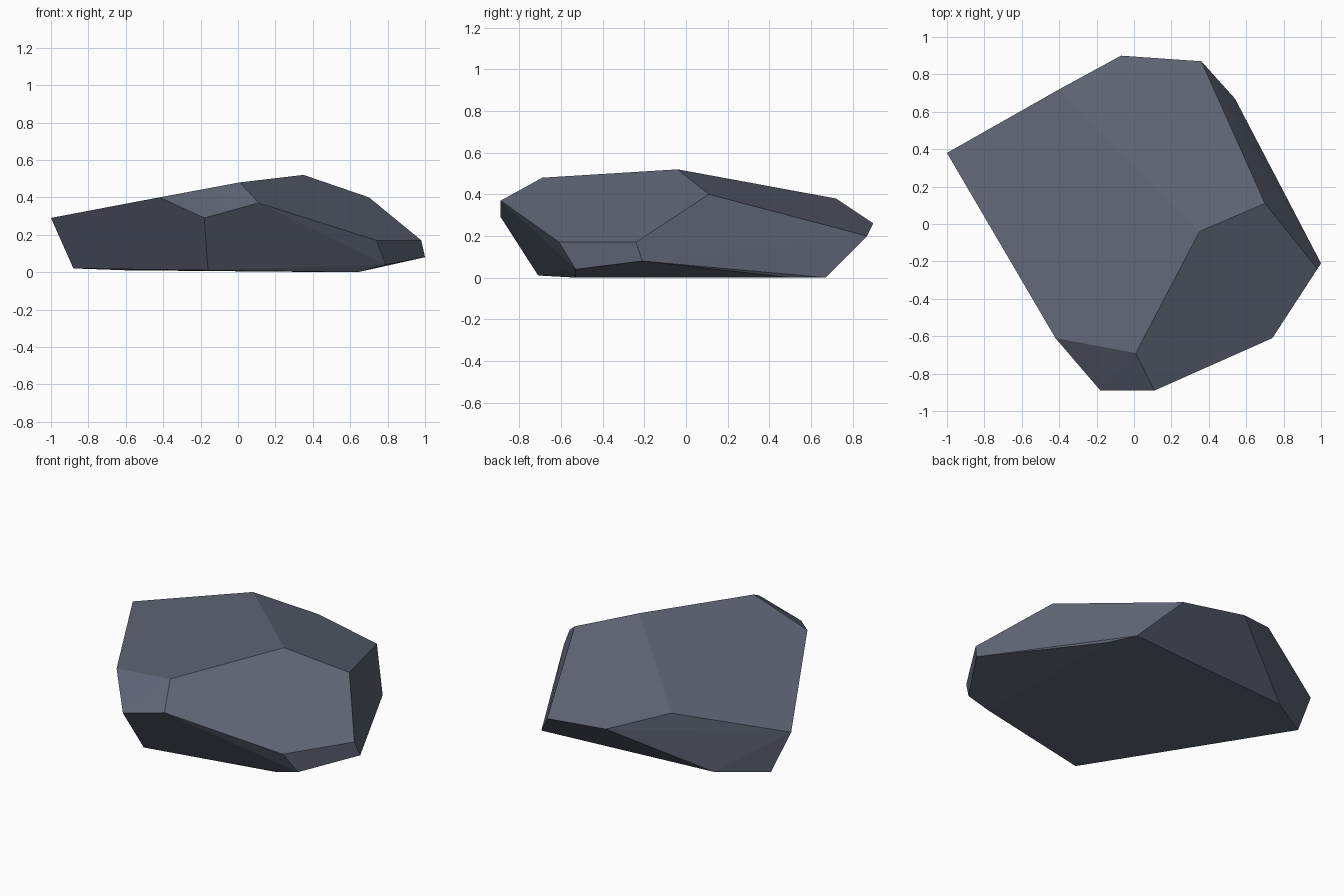
import bpy
import bmesh
import math

default_cube = bpy.data.objects.get("Cube")
if default_cube:
    bpy.data.objects.remove(default_cube, do_unlink=True)


def make_material(name, colour):
    """Flat colour shown in the viewport and in renders."""
    material = bpy.data.materials.new(name)
    material.use_nodes = True
    material.diffuse_color = colour
    shader = material.node_tree.nodes["Principled BSDF"]
    shader.inputs["Base Color"].default_value = colour
    shader.inputs["Roughness"].default_value = 0.9
    return material


def make_hull(name, corners, material):
    """Faceted solid wrapped around its corner points."""
    bm = bmesh.new()
    for corner in corners:
        bm.verts.new(corner)
    hull = bmesh.ops.convex_hull(bm, input=bm.verts[:])
    unused = {v for v in hull["geom_interior"] if isinstance(v, bmesh.types.BMVert)}
    bmesh.ops.delete(bm, geom=list(unused), context="VERTS")
    # Merge triangles that lie in the same facet
    bmesh.ops.dissolve_limit(bm, angle_limit=math.radians(2),
                             verts=bm.verts[:], edges=bm.edges[:])
    bmesh.ops.recalc_face_normals(bm, faces=bm.faces[:])
    mesh = bpy.data.meshes.new(name)
    bm.to_mesh(mesh)
    bm.free()
    mesh.materials.append(material)
    rock = bpy.data.objects.new(name, mesh)
    bpy.context.collection.objects.link(rock)
    return rock


# Base outline resting on the ground
base = [(-.88, .41, .02), (-.16, -.71, .01), (.64, -.53, 0),
        (.62, .5, 0), (.54, .67, 0), (-.6, .58, .01)]

# Widest outline around the sides
sides = [(-1, .38, .29), (-.18, -.89, .29), (.11, -.89, .37),
         (.74, -.61, .17), (.79, -.53, .04), (1, -.21, .08),
         (.98, -.24, .17), (.36, .87, .2), (-.07, .9, .26)]

# Sloping crown
crown = [(-.42, -.61, .4), (.01, -.69, .48), (.35, -.04, .52),
         (.7, .11, .4), (-.4, .72, .38)]

slate = make_material("slate grey", (.12, .135, .19, 1))
make_hull("rock", base + sides + crown, slate)
